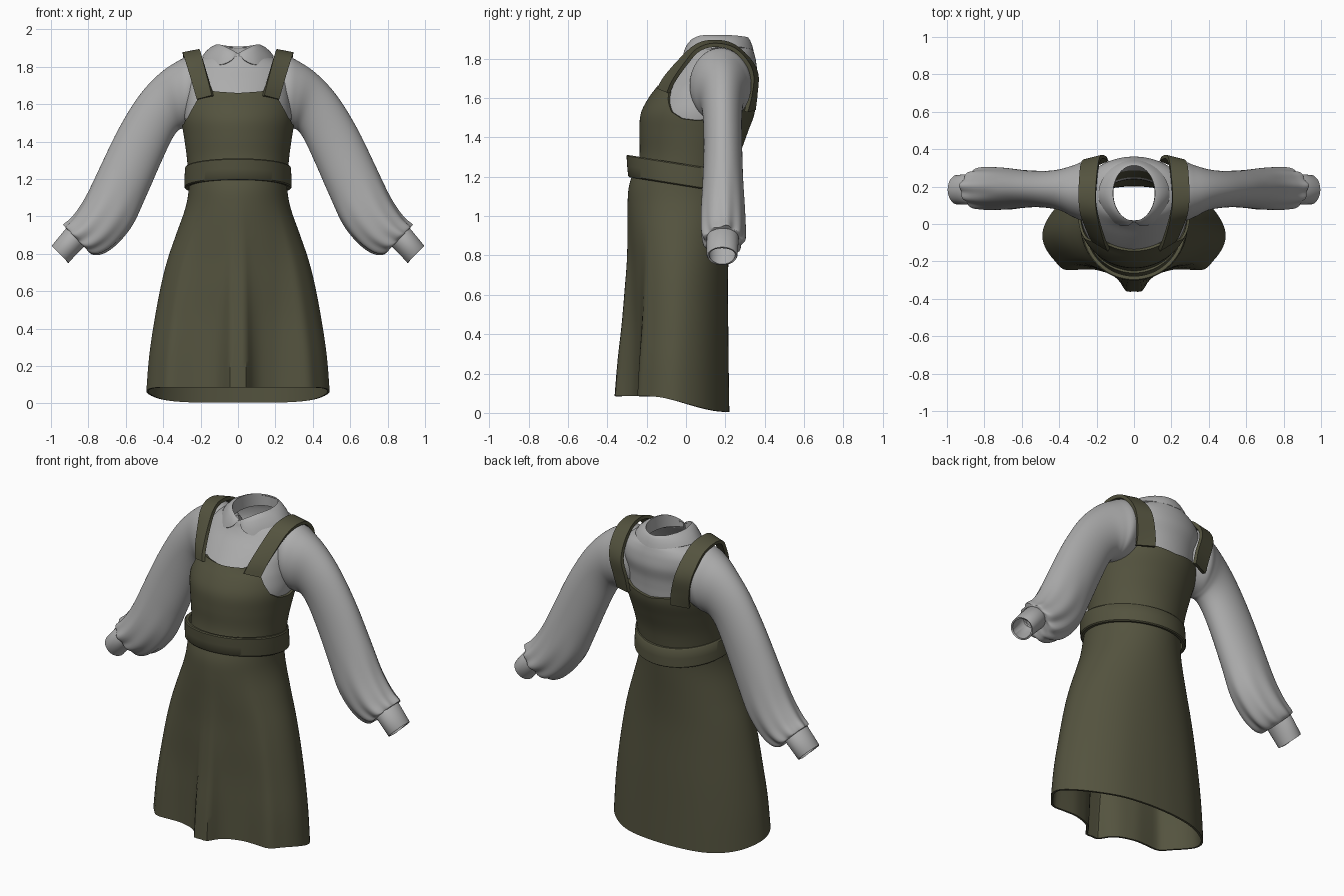
import bpy, bmesh, math
from math import sin, cos, pi, radians

if "Cube" in bpy.data.objects:
    bpy.data.objects.remove(bpy.data.objects["Cube"])


def material(name, rgb):
    m = bpy.data.materials.new(name)
    m.diffuse_color = (*rgb, 1)
    m.use_nodes = True
    m.node_tree.nodes["Principled BSDF"].inputs["Base Color"].default_value = m.diffuse_color
    return m


GREEN = material("olive green cloth", (0.088, 0.086, 0.049))
GREY = material("light grey cloth", (0.42, 0.42, 0.42))


def lerp_table(table, x):
    """Piecewise linear lookup in rows (key, value...)."""
    if x <= table[0][0]:
        return table[0][1:]
    for a, b in zip(table, table[1:]):
        if x <= b[0]:
            t = (x - a[0]) / (b[0] - a[0])
            return tuple(p + (q - p) * t for p, q in zip(a[1:], b[1:]))
    return table[-1][1:]


def dense(rows, n):
    """Catmull-Rom resampling of rows of numbers, n steps per span."""
    out = []
    for i in range(len(rows) - 1):
        p = [rows[max(i - 1, 0)], rows[i], rows[i + 1], rows[min(i + 2, len(rows) - 1)]]
        for k in range(n):
            t = k / n
            out.append(tuple(0.5 * (2 * b + (c - a) * t + (2 * a - 5 * b + 4 * c - d) * t * t
                                    + (3 * b - a - 3 * c + d) * t ** 3) for a, b, c, d in zip(*p)))
    return out + [tuple(rows[-1])]


def loft(name, rings, mat, closed=True, thick=0.0, angle=40, offset=-1):
    """Skin a list of point rings, optionally with cloth thickness."""
    bm = bmesh.new()
    vs = [[bm.verts.new(p) for p in r] for r in rings]
    n = len(rings[0])
    for a, b in zip(vs, vs[1:]):
        for i in range(n if closed else n - 1):
            j = (i + 1) % n
            bm.faces.new((a[i], a[j], b[j], b[i]))
    bmesh.ops.recalc_face_normals(bm, faces=bm.faces)
    me = bpy.data.meshes.new(name)
    bm.to_mesh(me)
    bm.free()
    me.materials.append(mat)
    ob = bpy.data.objects.new(name, me)
    bpy.context.collection.objects.link(ob)
    bpy.ops.object.select_all(action='DESELECT')
    ob.select_set(True)
    bpy.context.view_layer.objects.active = ob
    if thick:
        s = ob.modifiers.new("thickness", 'SOLIDIFY')
        s.thickness, s.offset = thick, offset
        bpy.ops.object.modifier_apply(modifier=s.name)
    bpy.ops.object.shade_smooth_by_angle(angle=radians(angle))
    return ob


def oval(a, hw, yf, yb):
    """Point on a body cross-section; a = 0 is front, pi is back."""
    return hw * sin(a), (yf + yb) / 2 - (yb - yf) / 2 * cos(a)


N = 144
ANG = [2 * pi * i / N for i in range(N)]


def half_deg(a):
    d = math.degrees(a) % 360
    return min(d, 360 - d)


# Skirt: oval rings that gather into folds towards the hem
FOLDS = dense([(0, 1.0), (5, 1.0), (11, .83), (21, .73), (36, .74), (45, .85), (52, .97), (65, .97),
               (90, 1), (110, 1), (130, 1.015), (150, 1.03), (166, 1.01), (180, 1)], 4)
SKIRT = dense([(.0, .49, -.36, .22, 1), (.2, .475, -.345, .217, .9), (.4, .448, -.325, .215, .72),
               (.6, .413, -.31, .213, .48), (.75, .378, -.30, .215, .3), (.9, .33, -.297, .225, .13),
               (1.05, .28, -.297, .24, .03), (1.15, .263, -.29, .25, 0), (1.24, .262, -.262, .26, 0)], 5)
rings = []
for z, hw, yf, yb, fold in SKIRT:
    ring = []
    for a in ANG:
        r = 1 + (lerp_table(FOLDS, half_deg(a))[0] - 1) * fold
        x, y = oval(a, hw, yf, yb)
        cy = (yf + yb) / 2
        x, y = x * r, cy + (y - cy) * r
        t = min(max((y + .2) / .42, 0), 1)
        hem = .085 - .08 * t * t * (3 - 2 * t)
        ring.append((x, y, z + hem * max(0, 1 - z)))
    rings.append(ring)
loft("skirt", rings, GREEN, thick=.012)

# Bodice: columns run from the waist to a shaped neckline and armholes
BODY = dense([(1.15, .262, -.27, .25), (1.3, .272, -.237, .272), (1.42, .288, -.237, .312),
              (1.52, .303, -.23, .348), (1.6, .298, -.19, .352), (1.66, .285, -.145, .35)], 6)
TOP = [(0, 1.66), (25, 1.668), (30, 1.675), (45, 1.645), (52, 1.59), (62, 1.53), (75, 1.495),
       (90, 1.485), (110, 1.49), (125, 1.53), (137, 1.585), (150, 1.565), (180, 1.545)]
rings = []
for k in range(25):
    ring = []
    for a in ANG:
        z = 1.17 + (lerp_table(TOP, half_deg(a))[0] - 1.17) * k / 24
        ring.append((*oval(a, *lerp_table(BODY, z)), z))
    rings.append(ring)
loft("bodice", rings, GREEN, thick=.014)

# Waist belt: slanted band with rounded edges
rings = []
for dz, grow in ((-.055, -.02), (-.056, -.004), (-.05, .002), (0, .001), (.05, -.002), (.056, -.008), (.055, -.026)):
    ring = []
    for a in ANG:
        x, y = oval(a, .285 + grow, -.298 - grow - dz * .12, .278 + grow)
        ring.append((x, y, 1.207 - .16 * y + dz))
    rings.append(ring)
loft("waist_belt", rings, GREEN)

# Shoulder straps: inner edge point, outer edge point
STRAP = dense([(.135, -.138, 1.645, .215, -.09, 1.625), (.15, -.108, 1.70, .235, -.06, 1.69),
               (.175, -.03, 1.79, .262, .0, 1.775), (.195, .05, 1.862, .285, .06, 1.842),
               (.205, .13, 1.885, .295, .14, 1.868), (.20, .23, 1.87, .292, .235, 1.85),
               (.19, .315, 1.80, .285, .305, 1.785), (.175, .358, 1.72, .27, .335, 1.71),
               (.15, .354, 1.62, .25, .325, 1.61), (.14, .345, 1.54, .24, .305, 1.53)], 6)

# Sleeves: upper edge x z, lower edge x z, front y, back y, gather strength
SLEEVE = dense([(.14, 1.80, .18, 1.5, .06, .28, 0), (.25, 1.853, .27, 1.48, .02, .33, 0),
                (.34, 1.82, .30, 1.47, .035, .315, 0), (.44, 1.745, .325, 1.455, .07, .295, 0),
                (.54, 1.63, .36, 1.40, .085, .285, 0), (.64, 1.465, .42, 1.27, .09, .285, 0),
                (.73, 1.28, .49, 1.11, .085, .29, 0), (.815, 1.10, .56, .96, .075, .298, .015),
                (.88, 1.0, .64, .86, .075, .30, .03), (.925, .955, .72, .805, .085, .295, .055),
                (.925, .945, .785, .80, .10, .28, .06), (.912, .93, .822, .85, .12, .255, .03)], 5)
CUFF = [(.905, .942, .808, .858, .112, .262), (.918, .938, .815, .848, .105, .268),
        (.992, .848, .902, .757, .105, .262), (.996, .842, .905, .751, .11, .258)]


def tube(row, side, gather=0):
    xu, zu, xl, zl, y0, y1 = row[:6]
    ring = []
    for i in range(72):
        a = 2 * pi * i / 72
        r = 1 + gather * (sin(9 * a) + .5 * sin(5 * a + 1))
        c, s = cos(a) * r / 2, sin(a) * r / 2
        ring.append((side * ((xu + xl) / 2 + (xu - xl) * c), (y0 + y1) / 2 + (y1 - y0) * s,
                     (zu + zl) / 2 + (zu - zl) * c))
    return ring


for side, word in ((1, "left"), (-1, "right")):
    strap = []
    for r in STRAP:
        strap.append([(side * (r[0] + (r[3] - r[0]) * t), r[1] + (r[4] - r[1]) * t,
                       r[2] + (r[5] - r[2]) * t) for t in (0, .25, .5, .75, 1)])
    loft(word + "_strap", strap, GREEN, closed=False, thick=.02, offset=0)
    loft(word + "_sleeve", [tube(r, side, r[6]) for r in SLEEVE], GREY)
    loft(word + "_cuff", [tube(r, side) for r in CUFF], GREY, thick=.01)

# Blouse body: sits just inside the bodice and closes up to the neck
BLOUSE = dense([(1.22, .245, -.22, .24), (1.42, .27, -.215, .295), (1.52, .285, -.205, .33),
                (1.6, .282, -.17, .338), (1.66, .28, -.13, .345), (1.73, .285, -.075, .36),
                (1.79, .27, -.025, .355), (1.83, .23, .0, .345), (1.855, .175, .01, .335),
                (1.87, .125, .018, .318)], 5)
loft("blouse_body", [[(*oval(a, hw, yf, yb), z) for a in ANG] for z, hw, yf, yb in BLOUSE], GREY)

# Turned-down rounded collar, open at the front: degrees, fold height, edge height, spread
COLLAR = dense([(3, 1.875, 1.868, .15), (12, 1.885, 1.835, .75), (28, 1.90, 1.812, 1), (48, 1.915, 1.815, 1),
                (68, 1.92, 1.838, 1), (90, 1.92, 1.858, 1), (120, 1.918, 1.86, .9), (150, 1.912, 1.85, .75),
                (180, 1.908, 1.842, .7)], 5)
half = []
for d, zf, ze, spread in COLLAR:
    a = radians(d)
    col = []
    for t, z in ((-.1, 1.84), (-.05, zf - .02), (0, zf), (.12, zf - .002), (.45, zf - .25 * (zf - ze)),
                 (.8, zf - .65 * (zf - ze)), (1, ze)):
        g = max(t, 0) * spread
        col.append(((.112 + .078 * g + .02 * min(t, 0)) * sin(a), .165 - (.148 + .042 * g) * cos(a), z))
    half.append(col)
other = [[(-x, y, z) for x, y, z in col] for col in reversed(half[:-1])]
loft("collar", half + other, GREY, closed=False, thick=.008, angle=60)
